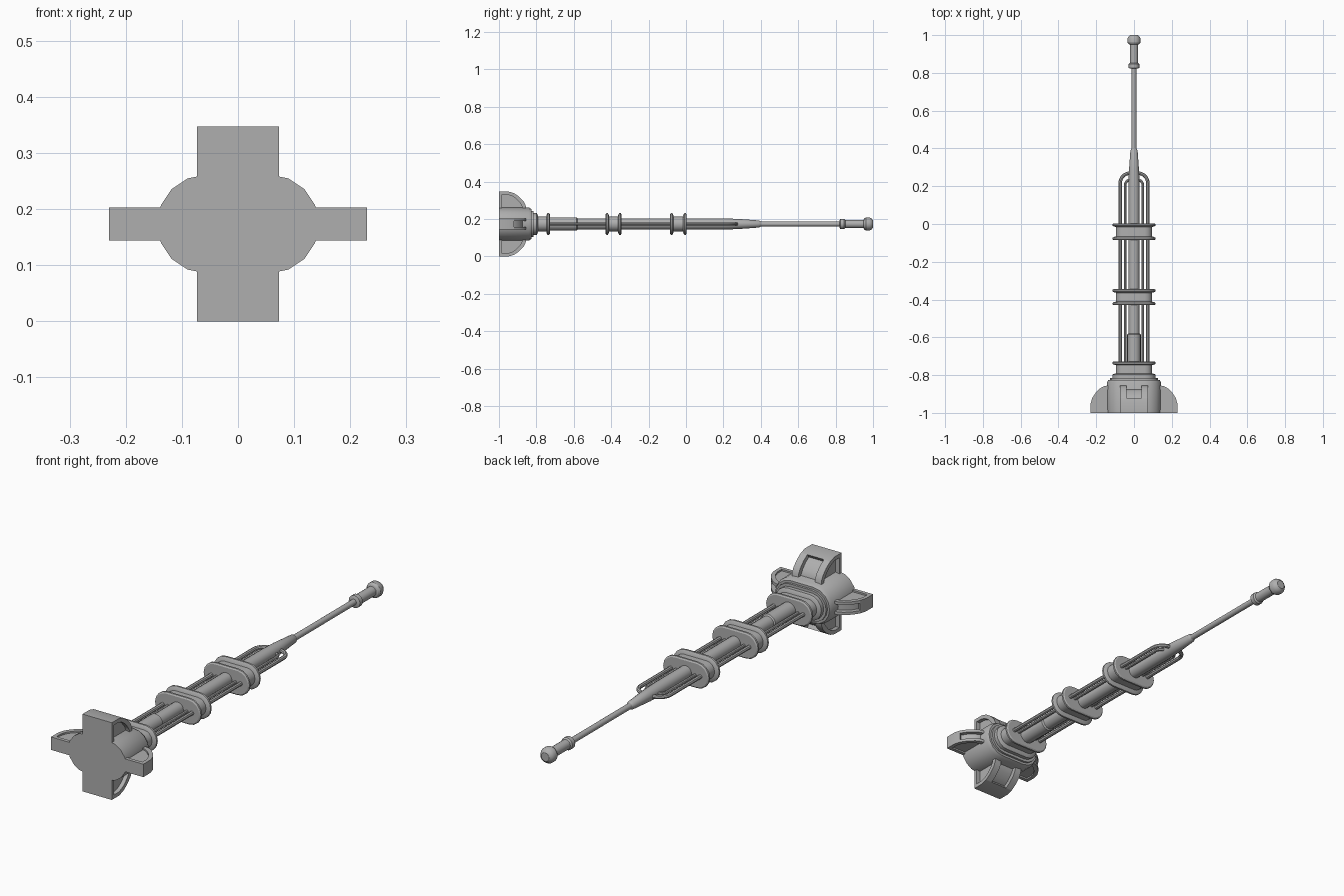
import bpy, bmesh, math
from mathutils import Vector, Matrix

if "Cube" in bpy.data.objects:
    bpy.data.objects.remove(bpy.data.objects["Cube"])

ZC = 0.1735          # height of the long axis
CX = 0.056           # offset of the round ends of every oval section

grey = bpy.data.materials.new("plain_grey")
grey.diffuse_color = (0.43, 0.43, 0.43, 1)
grey.use_nodes = True
grey.node_tree.nodes["Principled BSDF"].inputs["Base Color"].default_value = grey.diffuse_color


def finish(name, bm):
    bmesh.ops.recalc_face_normals(bm, faces=bm.faces)
    me = bpy.data.meshes.new(name)
    bm.to_mesh(me)
    bm.free()
    ob = bpy.data.objects.new(name, me)
    bpy.context.collection.objects.link(ob)
    me.materials.append(grey)
    bpy.ops.object.select_all(action='DESELECT')
    ob.select_set(True)
    bpy.context.view_layer.objects.active = ob
    bpy.ops.object.shade_smooth_by_angle(angle=math.radians(30))
    return ob


def loft(name, rings):
    """Skin a list of closed rings and cap both ends."""
    bm = bmesh.new()
    rows = [[bm.verts.new(p) for p in ring] for ring in rings]
    n = len(rows[0])
    for a, b in zip(rows, rows[1:]):
        for i in range(n):
            j = (i + 1) % n
            bm.faces.new((a[i], a[j], b[j], b[i]))
    bm.faces.new(rows[0])
    bm.faces.new(rows[-1])
    return finish(name, bm)


def oval(y, r, seg=8):
    pts = []
    for side in (0, 1):
        for i in range(seg + 1):
            a = -math.pi / 2 + math.pi * i / seg + math.pi * side
            c = CX if side == 0 else -CX
            pts.append(Vector((c + r * math.cos(a), y, ZC + r * math.sin(a))))
    return pts


def circle(y, r, seg=16):
    return [Vector((r * math.cos(2 * math.pi * i / seg), y,
                    ZC + r * math.sin(2 * math.pi * i / seg))) for i in range(seg)]


def oval_part(name, profile):
    return loft(name, [oval(y, r) for y, r in profile])


def round_part(name, profile):
    return loft(name, [circle(y, r) for y, r in profile])


# Base housing with stepped collar
oval_part("base_housing", [(-1, .088), (-.84, .088), (-.825, .08), (-.825, .07),
                           (-.815, .07)])
oval_part("base_collar", [(-.82, .058), (-.803, .058), (-.798, .052), (-.798, .04),
                          (-.79, .04)])


# Flanged oval spools
def spool(name, y0, y1):
    f, h, n = .058, .016, .040
    oval_part(name, [(y0, f - .006), (y0 + .004, f), (y0 + h - .004, f),
                     (y0 + h, f - .006), (y0 + h + .003, n), (y1 - h - .003, n),
                     (y1 - h, f - .006), (y1 - h + .004, f), (y1 - .004, f),
                     (y1, f - .006)])


spool("rear_spool", -.81, -.728)
spool("middle_spool", -.43, -.345)
spool("front_spool", -.085, .003)

# Central barrel, sleeve, thin rod and knobbed tip
round_part("barrel", [(-.8, .030), (.2, .030), (.28, .027), (.39, .019), (.4, .013)])
round_part("barrel_sleeve", [(-.8, .036), (-.585, .036), (-.58, .030)])
round_part("rod", [(.38, .013), (.85, .013)])
round_part("tip", [(.822, .020), (.826, .028), (.846, .028), (.852, .022), (.95, .022),
                   (.953, .029), (.962, .035), (.982, .035), (.993, .029), (1, .019)])


# Side tubes that bend into the barrel
def tube(name, x, bend, y_bend, r, side):
    path = [((x, -.8), 0), ((x, y_bend), 0)]
    for i in range(1, 9):
        a = math.pi / 2 * i / 8
        path.append(((x - bend + bend * math.cos(a), y_bend + bend * math.sin(a)), a))
    path.append(((.0, y_bend + bend), math.pi / 2))
    rings = []
    for (px, py), a in path:
        ring = []
        for k in range(8):
            t = 2 * math.pi * k / 8
            d = r * math.cos(t)
            ring.append(Vector((side * (px + d * math.cos(a)), py + d * math.sin(a),
                                ZC + r * math.sin(t))))
        rings.append(ring)
    loft(name, rings)


for side, tag in ((-1, "left"), (1, "right")):
    tube("outer_tube_" + tag, .073, .052, .217, .009, side)
    tube("inner_tube_" + tag, .047, .030, .205, .007, side)

# Fin profile: (height above housing, y) for the outer edge and the inner edge
OUTER = [(-.012, -1), (.0865, -1), (.0865, -.95), (.078, -.92), (.060, -.893),
         (.034, -.868), (.012, -.857), (-.012, -.855)]
INNER = [(-.012, -.984), (.070, -.984), (.070, -.954), (.063, -.931), (.048, -.908),
         (.025, -.887), (.006, -.876), (-.012, -.874)]


def prism(bm, poly, x0, x1):
    """Extrude a height/y polygon across x."""
    a = [bm.verts.new((x0, y, h)) for h, y in poly]
    b = [bm.verts.new((x1, y, h)) for h, y in poly]
    n = len(poly)
    for i in range(n):
        j = (i + 1) % n
        bm.faces.new((a[i], a[j], b[j], b[i]))
    bm.faces.new(a)
    bm.faces.new(b)


def fin(name, root, w, angle):
    bm = bmesh.new()
    gap = w * .56
    # Full-width front plate and outer rim
    prism(bm, OUTER[:4] + INNER[:4][::-1], -w, w)
    # Curved rim split by a central channel
    for s in (-1, 1):
        prism(bm, OUTER[3:] + INNER[3:][::-1], s * gap, s * w)
    # Recessed core
    prism(bm, INNER, -w * .75, w * .75)
    bmesh.ops.translate(bm, verts=bm.verts, vec=(0, 0, root))
    bmesh.ops.rotate(bm, verts=bm.verts, cent=(0, 0, 0),
                     matrix=Matrix.Rotation(angle, 3, 'Y'))
    bmesh.ops.translate(bm, verts=bm.verts, vec=(0, 0, ZC))
    finish(name, bm)


for i, tag in enumerate(("top", "right", "bottom", "left")):
    flat = i % 2 == 0
    fin("fin_" + tag, .087 if flat else .143, .073 if flat else .029, i * math.pi / 2)
